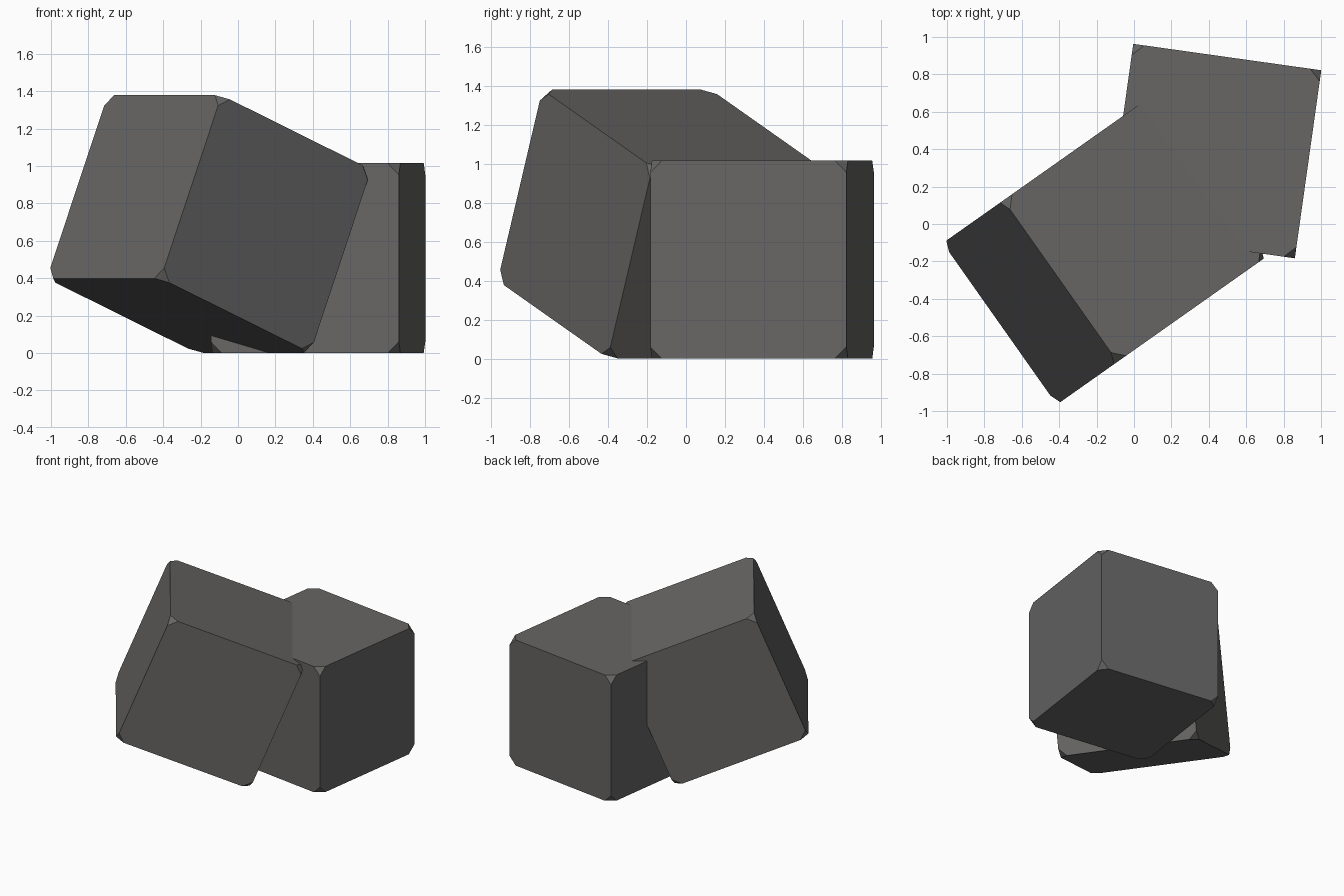
import bpy, bmesh
from math import radians

if "Cube" in bpy.data.objects:
    bpy.data.objects.remove(bpy.data.objects["Cube"])

# One dark grey for everything
grey = bpy.data.materials.new("dark_grey")
grey.diffuse_color = (0.135, 0.132, 0.129, 1)
grey.use_nodes = True
grey.node_tree.nodes["Principled BSDF"].inputs["Base Color"].default_value = grey.diffuse_color


def cut_corner_cube(name, size, centre, rotation, cut=0.06):
    """Cube with every corner sliced off flat."""
    bm = bmesh.new()
    bmesh.ops.create_cube(bm, size=size)
    bmesh.ops.bevel(bm, geom=bm.verts[:], offset=cut, offset_type='OFFSET',
                    segments=1, profile=0.5, affect='VERTICES')
    mesh = bpy.data.meshes.new(name)
    bm.to_mesh(mesh)
    bm.free()
    mesh.materials.append(grey)
    obj = bpy.data.objects.new(name, mesh)
    obj.location = centre
    obj.rotation_euler = [radians(a) for a in rotation]
    bpy.context.collection.objects.link(obj)
    return obj


# Cube standing flat on the ground
cut_corner_cube("upright_cube", 1.015, (0.428, 0.39, 0.5075), (0, 0, -8))

# Cube tipped on its edge, leaning into the upright one
cut_corner_cube("leaning_cube", 1.057, (-0.155, -0.137, 0.69), (0, 22.1, 35.2))
